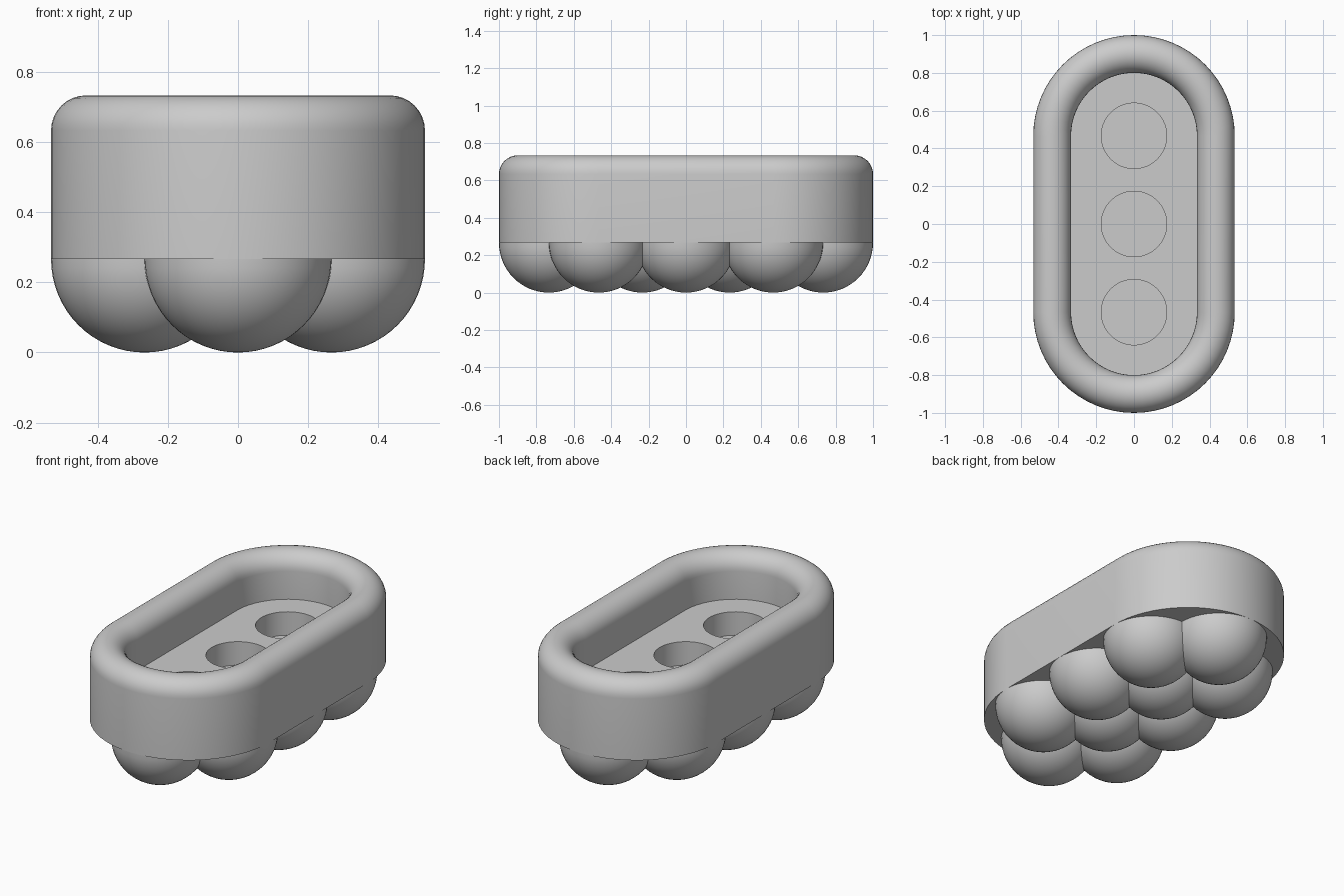
import bpy, bmesh, math
from mathutils import Vector

cube = bpy.data.objects.get("Cube")
if cube:
    bpy.data.objects.remove(cube)

U = 1 / 15                      # base module
STRAIGHT = 7 * U                # half length of the straight sides
BALL_R = 4 * U
BASE_Z, FLOOR_Z, TOP_Z = 4 * U, 7 * U, 11 * U
OUTER_R, INNER_R = 8 * U, 5 * U
RIM_R = (OUTER_R - INNER_R) / 2
POCKET_R, POCKET_Z = 2.6 * U, 4.9 * U

grey = bpy.data.materials.new("light_grey")
grey.use_nodes = True
grey.diffuse_color = (0.6, 0.6, 0.6, 1)
grey.node_tree.nodes["Principled BSDF"].inputs["Base Color"].default_value = (0.6, 0.6, 0.6, 1)


def finish(bm, name):
    bmesh.ops.recalc_face_normals(bm, faces=bm.faces)
    mesh = bpy.data.meshes.new(name)
    bm.to_mesh(mesh)
    bm.free()
    mesh.materials.append(grey)
    obj = bpy.data.objects.new(name, mesh)
    bpy.context.collection.objects.link(obj)
    bpy.ops.object.select_all(action='DESELECT')
    obj.select_set(True)
    bpy.context.view_layer.objects.active = obj
    bpy.ops.object.shade_smooth_by_angle(angle=math.radians(35))
    return obj


def ring(bm, radius, z, half=0.0, y=0.0, steps=32):
    """Round loop, stretched along y by half to make a stadium."""
    verts = []
    for side in (1, -1):
        for i in range(steps + (1 if half else 0)):
            a = math.pi * i / steps
            verts.append(bm.verts.new((side * radius * math.cos(a),
                                       y + side * (half + radius * math.sin(a)), z)))
    return verts


def bridge(bm, a, b):
    for i in range(len(a)):
        j = (i + 1) % len(a)
        bm.faces.new((a[i], a[j], b[j], b[i]))


def loop_edges(bm, loop):
    return [bm.edges.get((loop[i - 1], loop[i])) for i in range(len(loop))]


# Tray body: outer wall, rounded rim and inner wall swept round the stadium
profile = [(OUTER_R, BASE_Z)]
for i in range(17):
    a = math.pi * i / 16
    profile.append((OUTER_R - RIM_R + RIM_R * math.cos(a), TOP_Z - RIM_R + RIM_R * math.sin(a)))
profile.append((INNER_R, FLOOR_Z))
bm = bmesh.new()
rings = [ring(bm, r, z, STRAIGHT) for r, z in profile]
for lower, upper in zip(rings, rings[1:]):
    bridge(bm, lower, upper)
bm.faces.new(rings[0])          # flat underside

# Three round pockets sunk in the floor
edges = loop_edges(bm, rings[-1])
for y in (-STRAIGHT, 0, STRAIGHT):
    mouth = ring(bm, POCKET_R, FLOOR_Z, y=y)
    base = ring(bm, POCKET_R, POCKET_Z, y=y)
    bridge(bm, mouth, base)
    bm.faces.new(base)
    edges += loop_edges(bm, mouth)
bmesh.ops.triangle_fill(bm, edges=edges, use_beauty=True, normal=Vector((0, 0, 1)))
finish(bm, "tray_body")

# Half balls under the tray: a middle row of four and a row of three each side
spots = [(0, s * y) for s in (-1, 1) for y in (11 * U, STRAIGHT / 2)]
spots += [(s * BALL_R, y) for s in (-1, 1) for y in (-STRAIGHT, 0, STRAIGHT)]
for n, (x, y) in enumerate(spots, 1):
    bm = bmesh.new()
    bmesh.ops.create_uvsphere(bm, u_segments=48, v_segments=32, radius=BALL_R)
    top = [v for v in bm.verts if v.co.z > 0.001]
    bmesh.ops.delete(bm, geom=top, context='VERTS')
    ball = finish(bm, f"half_ball_{n}")
    ball.location = (x, y, BASE_Z)
